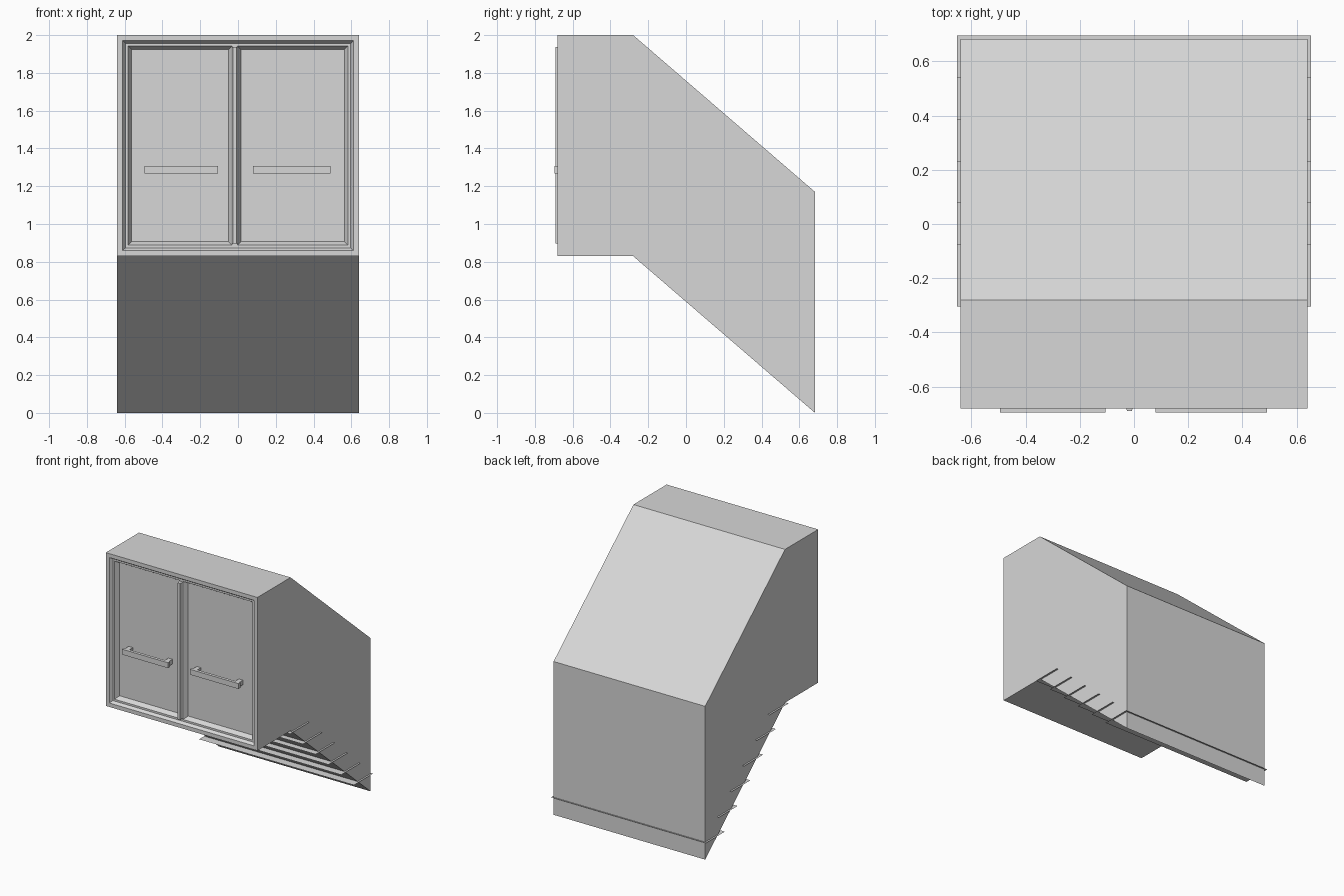
import bpy
import bmesh

cube = bpy.data.objects.get("Cube")
if cube:
    bpy.data.objects.remove(cube, do_unlink=True)

grey = bpy.data.materials.new("light_grey")
grey.use_nodes = True
colour = (0.68, 0.68, 0.68, 1)
grey.diffuse_color = colour
grey.node_tree.nodes["Principled BSDF"].inputs["Base Color"].default_value = colour


def finish(name, bm):
    mesh = bpy.data.meshes.new(name)
    bm.to_mesh(mesh)
    bm.free()
    mesh.materials.append(grey)
    obj = bpy.data.objects.new(name, mesh)
    bpy.context.collection.objects.link(obj)
    return obj


def prism(points, vector):
    """Closed solid from a flat outline swept along a vector."""
    bm = bmesh.new()
    face = bm.faces.new([bm.verts.new(p) for p in points])
    ext = bmesh.ops.extrude_face_region(bm, geom=[face], use_keep_orig=True)
    moved = [g for g in ext["geom"] if isinstance(g, bmesh.types.BMVert)]
    bmesh.ops.translate(bm, verts=moved, vec=vector)
    bmesh.ops.recalc_face_normals(bm, faces=bm.faces[:])
    return bm


def add_box(bm, low, high):
    verts = bmesh.ops.create_cube(bm, size=1)["verts"]
    for v in verts:
        v.co = [(a + b) / 2 + c * (b - a) for a, b, c in zip(low, high, v.co)]


HALF = 0.64
FRONT, KNEE, BACK = -0.68, -0.28, 0.683
LEDGE, PANEL = FRONT + 0.022, FRONT + 0.055
MID = -0.017

# Cabinet body with a sloping back and a sloping underside
outline = [(FRONT, 0.83), (FRONT, 2), (KNEE, 2), (BACK, 1.17), (BACK, 0), (KNEE, 0.83)]
bm = prism([(-HALF, y, z) for y, z in outline], (2 * HALF, 0, 0))

# Recessed front opening, split into two sunken door panels
bm.faces.ensure_lookup_table()
front = min(bm.faces, key=lambda f: f.calc_center_median().y)
bmesh.ops.inset_individual(bm, faces=[front], thickness=0.042, depth=0)
bmesh.ops.inset_individual(bm, faces=[front], thickness=0.02, depth=FRONT - LEDGE)
bmesh.ops.bisect_plane(bm, geom=[front] + front.edges[:] + front.verts[:],
                       plane_co=(MID, 0, 0), plane_no=(1, 0, 0))
doors = [f for f in bm.faces if all(abs(v.co.y - LEDGE) < 0.001 for v in f.verts)]
bmesh.ops.inset_individual(bm, faces=doors, thickness=0.02, depth=0)
bmesh.ops.inset_individual(bm, faces=doors, thickness=0.027, depth=LEDGE - PANEL)
finish("cabinet_body", bm)

# Raised strip between the doors
strip = [(-0.018, LEDGE + 0.005), (-0.009, -0.69), (0.009, -0.69), (0.018, LEDGE + 0.005)]
finish("door_divider", prism([(MID + x, y, 0.897) for x, y in strip], (0, 0, 1.04)))

# Bar handles on short posts
for name, x0, x1 in (("right_handle", -0.495, -0.105), ("left_handle", 0.08, 0.49)):
    bm = bmesh.new()
    add_box(bm, (x0, -0.695, 1.267), (x1, -0.672, 1.308))
    for px in (x0 + 0.01, x1 - 0.045):
        add_box(bm, (px, -0.675, 1.27), (px + 0.035, PANEL + 0.002, 1.305))
    finish(name, bm)

# Thin treads under the slope
for i in range(6):
    y, z = 0.465 - 0.154 * i, 0.134 + 0.137 * i
    bm = bmesh.new()
    corners = [(-0.654, y, z), (0.654, y, z), (0.654, y + 0.23, z), (-0.654, y + 0.23, z)]
    bm.faces.new([bm.verts.new(c) for c in corners])
    finish(f"tread_{i + 1}", bm)
